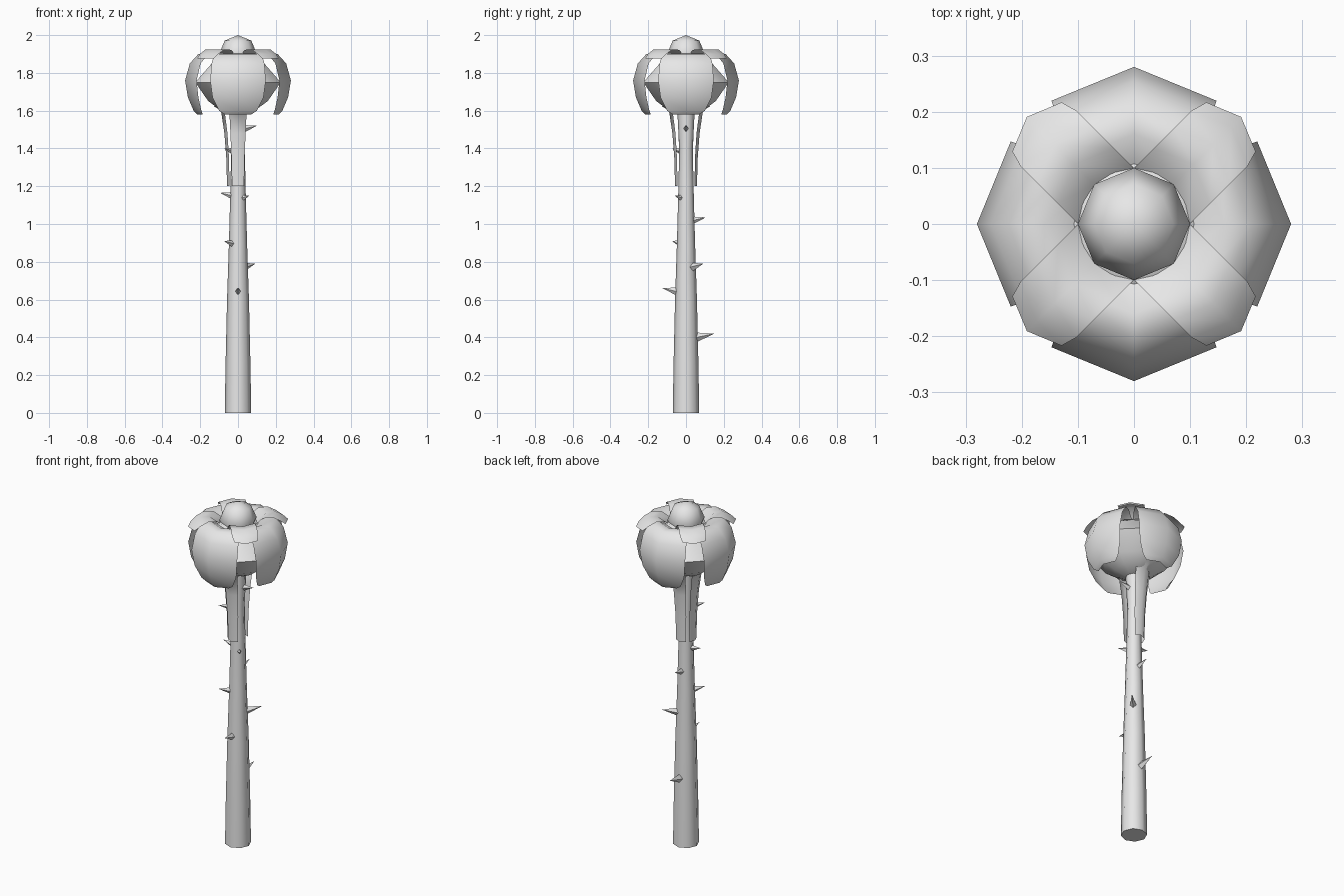
import bpy
import bmesh
from math import cos, sin, pi, radians
from mathutils import Vector

cube = bpy.data.objects.get("Cube")
if cube:
    bpy.data.objects.remove(cube, do_unlink=True)

grey = bpy.data.materials.new("plain_grey")
grey.use_nodes = True
colour = (0.8, 0.8, 0.8, 1)
grey.diffuse_color = colour
grey.node_tree.nodes["Principled BSDF"].inputs["Base Color"].default_value = colour

FOLD = 0.41  # how far a petal edge falls back per unit of half width


def finish(name, bm, angle=60):
    mesh = bpy.data.meshes.new(name)
    bm.to_mesh(mesh)
    bm.free()
    mesh.materials.append(grey)
    obj = bpy.data.objects.new(name, mesh)
    bpy.context.collection.objects.link(obj)
    bpy.ops.object.select_all(action="DESELECT")
    obj.select_set(True)
    bpy.context.view_layer.objects.active = obj
    bpy.ops.object.shade_smooth_by_angle(angle=radians(angle))
    return obj


def lathe(name, profile, turn=0.0, sides=8):
    """Capped body of revolution from (radius, height) points, bottom first."""
    bm = bmesh.new()
    rings = [[bm.verts.new((r * cos(turn + 2 * pi * k / sides),
                            r * sin(turn + 2 * pi * k / sides), z))
              for k in range(sides)] for r, z in profile]
    for low, high in zip(rings, rings[1:]):
        for k in range(sides):
            n = (k + 1) % sides
            bm.faces.new((low[k], low[n], high[n], high[k]))
    bm.faces.new(rings[0][::-1])
    bm.faces.new(rings[-1])
    return finish(name, bm)


def strip(name, profile, degrees):
    """Leaf folded along its middle, from (radius, height, half width) points."""
    a = radians(degrees)
    out = Vector((cos(a), sin(a), 0))
    side = Vector((-sin(a), cos(a), 0))
    bm = bmesh.new()
    rows = [[bm.verts.new(out * (r - FOLD * w * abs(s)) + side * (w * s)
                          + Vector((0, 0, z))) for s in (-1, 0, 1)]
            for r, z, w in profile]
    for p, q in zip(rows, rows[1:]):
        for j in range(2):
            bm.faces.new((p[j], q[j], q[j + 1], p[j + 1]))
    return finish(name, bm)


def stem_radius(z):
    return 0.07 - 0.03 * min(z / 1.2, 1)


def thorn(name, z, degrees, reach):
    """Four-sided spike whose tip is level with the upper part of its base."""
    a = radians(degrees)
    out = Vector((cos(a), sin(a), 0))
    side = Vector((-sin(a), cos(a), 0))
    up = Vector((0, 0, 1))
    length = reach - stem_radius(z)
    size = 0.008 + 0.22 * length
    root = out * (stem_radius(z) - 0.012) + up * (z - 0.8 * size)
    bm = bmesh.new()
    base = [bm.verts.new(root + v) for v in
            (side * size * 0.7, up * size, -side * size * 0.7, -up * size)]
    tip = bm.verts.new(out * reach + up * z)
    for k in range(4):
        bm.faces.new((base[k], base[(k + 1) % 4], tip))
    bm.faces.new(base[::-1])
    return finish(name, bm, 30)


# Stem
lathe("stem", [(0.07, 0), (0.066, 0.25), (0.058, 0.6), (0.048, 0.9),
               (0.04, 1.2), (0.036, 1.4), (0.046, 1.6)])

# Closed bud under the open petals
lathe("bud", [(0.05, 1.58), (0.11, 1.61), (0.17, 1.65), (0.245, 1.75),
              (0.15, 1.85), (0.1, 1.885)], pi / 8)

# Round flower centre
bm = bmesh.new()
bmesh.ops.create_uvsphere(bm, u_segments=8, v_segments=4, radius=0.1)
bmesh.ops.translate(bm, vec=(0, 0, 1.9), verts=bm.verts)
finish("flower_centre", bm)

# Four long drooping petals and four short ones lying over them
long_petal = [(0.1, 1.87, 0.07), (0.16, 1.905, 0.1), (0.21, 1.9, 0.125),
              (0.255, 1.85, 0.14), (0.28, 1.76, 0.147), (0.265, 1.67, 0.135),
              (0.235, 1.6, 0.1), (0.215, 1.58, 0.07)]
short_petal = [(0.1, 1.88, 0.07), (0.15, 1.922, 0.07), (0.2, 1.925, 0.07),
               (0.245, 1.9, 0.07), (0.27, 1.875, 0.062)]
for i, place in enumerate(("left", "back", "right", "front")):
    strip("long_petal_" + place, long_petal, 90 * i)
    strip("short_petal_" + str(i + 1), short_petal, 90 * i + 45)

# Hanging sepals along the top of the stem
sepal = [(0.13, 1.625, 0.05), (0.09, 1.6, 0.046), (0.072, 1.48, 0.04),
         (0.062, 1.35, 0.035), (0.058, 1.2, 0.032)]
for place, degrees in (("back", 90), ("right", 180), ("front", 270)):
    strip("sepal_" + place, sepal, degrees)

# Thorns: height, direction, reach from the axis
thorns = [(1.52, 0, 0.1), (1.4, 225, 0.105), (1.165, 180, 0.095),
          (1.15, 315, 0.085), (1.035, 90, 0.105), (0.91, 225, 0.105),
          (0.79, 45, 0.13), (0.66, 270, 0.125), (0.42, 90, 0.15)]
for i, (z, degrees, reach) in enumerate(thorns):
    thorn("thorn_" + str(i + 1), z, degrees, reach)
